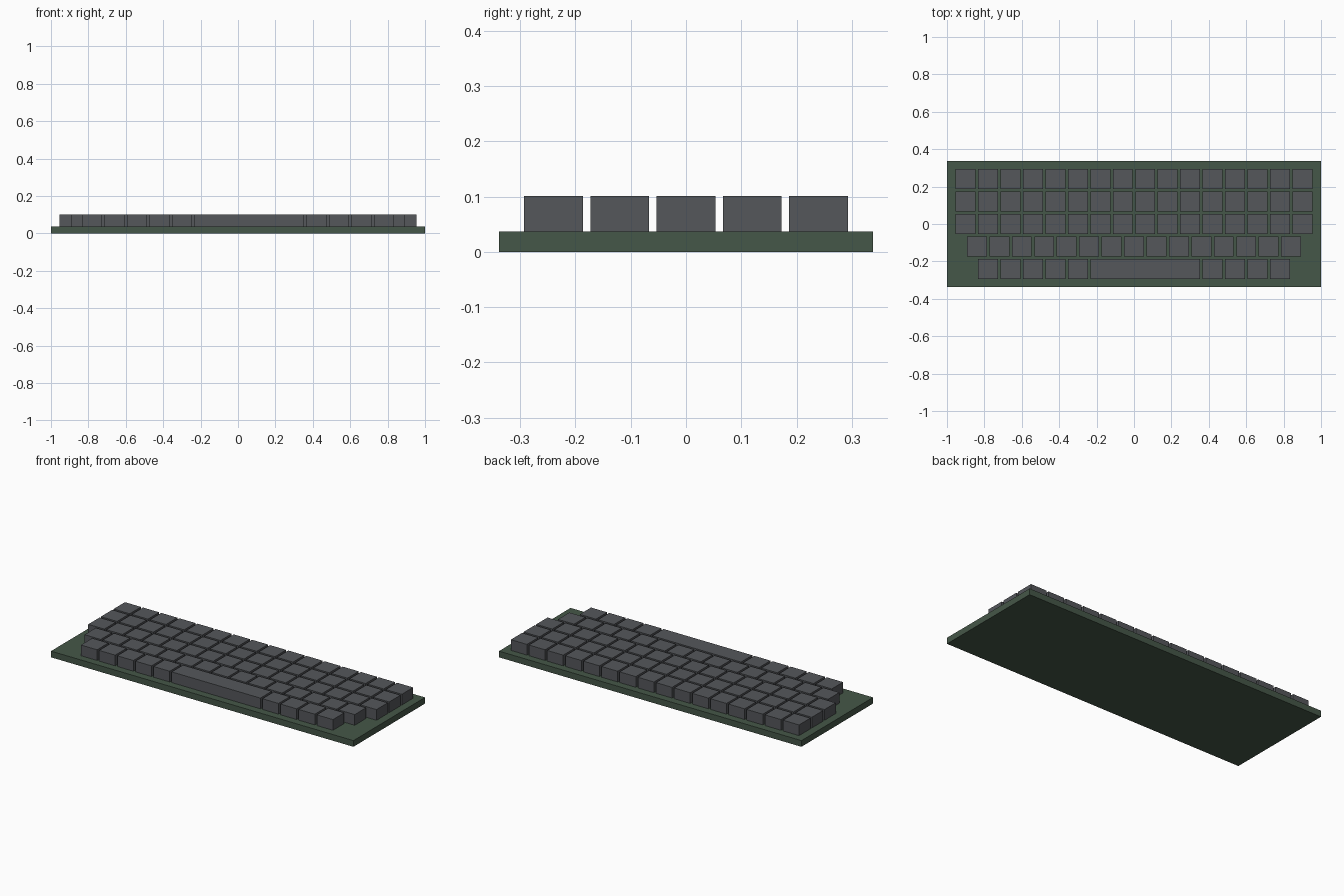
import bpy

if "Cube" in bpy.data.objects:
    bpy.data.objects.remove(bpy.data.objects["Cube"])

PITCH = 0.12        # key spacing
GAP = 0.0135        # space between keys
BOARD_TOP = 0.037
KEY_TOP = 0.101


def material(name, color):
    m = bpy.data.materials.new(name)
    m.diffuse_color = (*color, 1)
    m.use_nodes = True
    m.node_tree.nodes["Principled BSDF"].inputs["Base Color"].default_value = m.diffuse_color
    return m


def box(name, x, y, z0, z1, sx, sy, mat):
    bpy.ops.mesh.primitive_cube_add(size=1, location=(x, y, (z0 + z1) / 2))
    ob = bpy.context.object
    ob.name = name
    ob.scale = (sx, sy, z1 - z0)
    bpy.ops.object.transform_apply(location=False, rotation=False, scale=True)
    ob.data.materials.append(mat)
    return ob


board_mat = material("board_green", (0.06, 0.095, 0.065))
key_mat = material("key_grey", (0.09, 0.095, 0.105))

# Base board
box("base_board", 0, 0, 0, BOARD_TOP, 2.0, 0.676, board_mat)

# Key rows, back to front: key widths in key units
rows = [[1] * 16, [1] * 16, [1] * 16, [1] * 15, [1] * 5 + [5] + [1] * 4]
for r, widths in enumerate(rows):
    y = (2 - r) * PITCH
    x = -sum(widths) * PITCH / 2
    for i, w in enumerate(widths):
        name = "space_bar" if w > 1 else f"key_row{r + 1}_{i + 1}"
        box(name, x + w * PITCH / 2, y, BOARD_TOP, KEY_TOP,
            w * PITCH - GAP, PITCH - GAP, key_mat)
        x += w * PITCH
